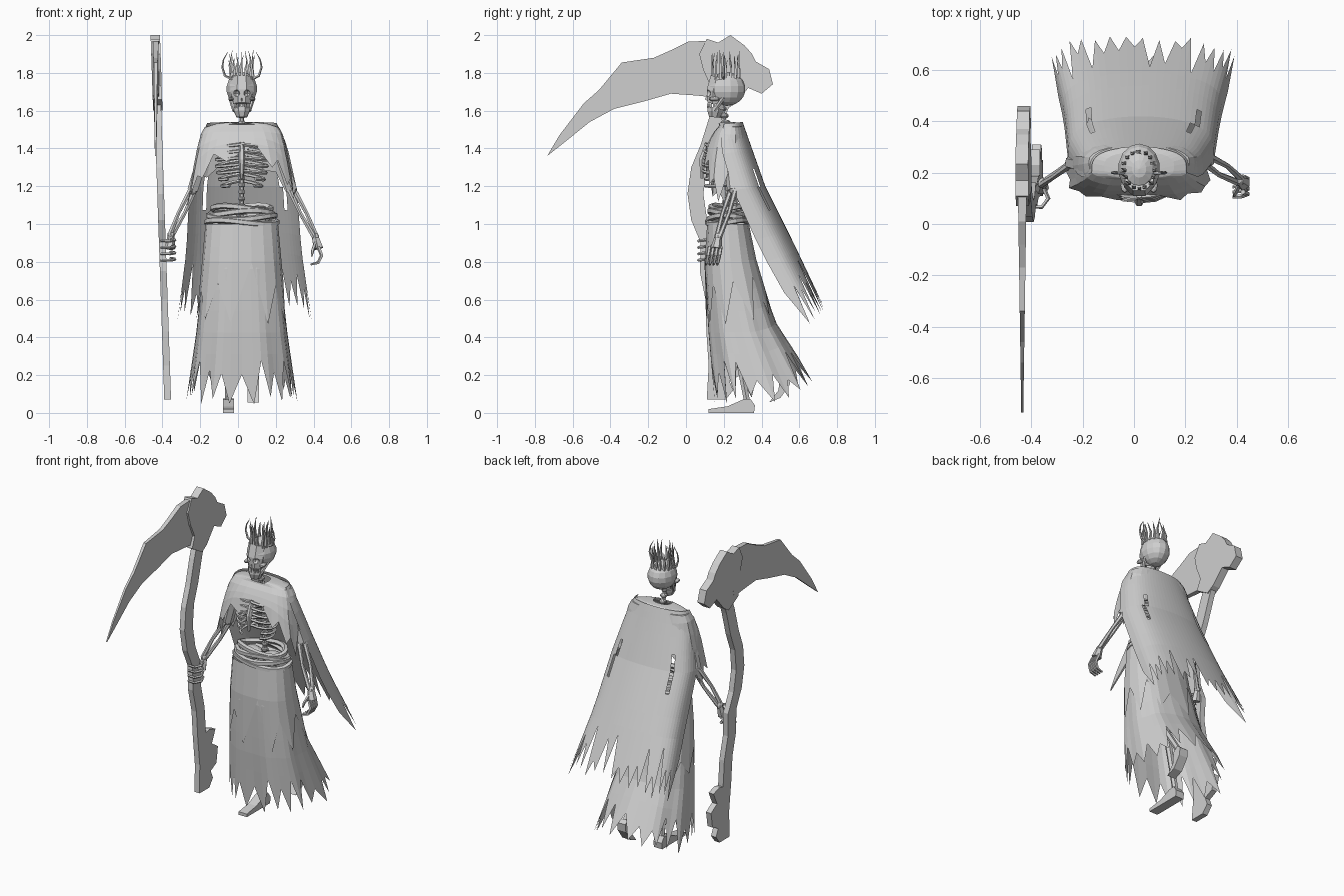
import bpy, bmesh, random
from math import sin, cos, pi, copysign
from mathutils import Vector, Matrix

if "Cube" in bpy.data.objects:
    bpy.data.objects.remove(bpy.data.objects["Cube"])

rng = random.Random(4)
MID = .02  # body centre line in x
grey = bpy.data.materials.new("bone_grey")
grey.use_nodes = True
grey.diffuse_color = (.62, .62, .62, 1)
grey.node_tree.nodes["Principled BSDF"].inputs["Base Color"].default_value = grey.diffuse_color


def build(name, bm, solid=True):
    if solid:
        bmesh.ops.recalc_face_normals(bm, faces=bm.faces)
    mesh = bpy.data.meshes.new(name)
    bm.to_mesh(mesh)
    bm.free()
    mesh.materials.append(grey)
    obj = bpy.data.objects.new(name, mesh)
    bpy.context.collection.objects.link(obj)
    return obj


def sweep(name, path, radius, sides=6, closed=False):
    """Tube along a path, with one radius or one per point."""
    pts = [Vector(p) for p in path]
    n = len(pts)
    radii = radius if isinstance(radius, (list, tuple)) else [radius] * n
    tans = []
    for i in range(n):
        a = pts[i - 1] if closed or i else pts[i]
        b = pts[(i + 1) % n] if closed or i < n - 1 else pts[i]
        tans.append((b - a).normalized())
    axes = [Vector((1, 0, 0)), Vector((0, 1, 0)), Vector((0, 0, 1))]
    ref = min(axes, key=lambda ax: max(abs(t.dot(ax)) for t in tans))
    bm = bmesh.new()
    rings = []
    for p, t, r in zip(pts, tans, radii):
        u = t.cross(ref).normalized()
        v = t.cross(u)
        angles = [2 * pi * (k + .5) / sides for k in range(sides)]
        rings.append([bm.verts.new(p + r * (u * cos(a) + v * sin(a))) for a in angles])
    for i in range(n if closed else n - 1):
        a, b = rings[i], rings[(i + 1) % n]
        for k in range(sides):
            m = (k + 1) % sides
            bm.faces.new((a[k], a[m], b[m], b[k]))
    if not closed:
        bm.faces.new(rings[0])
        bm.faces.new(rings[-1])
    return build(name, bm)


def ball(name, centre, size, segments=12):
    bm = bmesh.new()
    place = Matrix.Translation(centre) @ Matrix.Diagonal((*size, 1))
    bmesh.ops.create_uvsphere(bm, u_segments=segments, v_segments=segments // 2 + 2, radius=1, matrix=place)
    return build(name, bm)


def block(name, centre, size):
    bm = bmesh.new()
    bmesh.ops.create_cube(bm, size=1, matrix=Matrix.Translation(centre) @ Matrix.Diagonal((*size, 1)))
    return build(name, bm)


def plate(name, profile, centre, width):
    """Side outline of (y, z) points given thickness in x."""
    bm = bmesh.new()
    sides = [[bm.verts.new((centre(y, z) + s * width(y, z) / 2, y, z)) for y, z in profile] for s in (-1, 1)]
    for s in sides:
        bm.faces.new(s)
    for i in range(len(profile)):
        bm.faces.new((sides[0][i - 1], sides[0][i], sides[1][i], sides[1][i - 1]))
    return build(name, bm)


def sample(rows, t):
    f = min(max(t, 0), 1) * (len(rows) - 1)
    i = min(int(f), len(rows) - 2)
    return [a + (b - a) * (f - i) for a, b in zip(rows[i], rows[i + 1])]


def ring_surface(rings, ripple=0, grow=1, reach=1, front_power=.8):
    """Rings hold front, side and back height, half width, front and back y."""
    def surface(u, t):
        zf, zs, zb, rx, yf, yb = sample(rings, t * reach)
        c, s = cos(2 * pi * u), sin(2 * pi * u)
        p = front_power if s < 0 else .8
        k = grow * (1 + ripple * t * sin(18 * pi * u))
        x = rx * k * copysign(abs(c) ** p, c)
        y = (yf + yb) / 2 + (yb - yf) / 2 * k * copysign(abs(s) ** p, s)
        return MID + x, y, zs * c * c + (zf if s < 0 else zb) * s * s
    return surface


def cloth(name, surface, cols, rows, tooth, closed=True, hole=None):
    """Sheet over a surface with a torn hem of uneven teeth."""
    bm = bmesh.new()
    grid = []
    for i in range(cols if closed else cols + 1):
        hem = 1 - tooth * (rng.uniform(0, .2) if i % 2 else rng.uniform(.35, 1))
        ts = [j / rows * (1 - tooth) for j in range(rows + 1)] + [hem]
        ts[-2] -= .02
        grid.append([bm.verts.new(surface(i / cols, t)) for t in ts])
    for i in range(cols):
        a, b = grid[i], grid[(i + 1) % len(grid)]
        for j in range(rows + 1):
            if not (hole and hole(i, j)):
                bm.faces.new((a[j], b[j], b[j + 1], a[j + 1]))
    return build(name, bm, solid=False)


# Skirt, torn overskirt and rolled belt
skirt = [(1.0, 1.0, 1.0, .185, .115, .33), (.77, .77, .78, .205, .1, .375),
         (.45, .45, .49, .235, .115, .465), (.04, .05, .16, .29, .15, .675)]
cloth("skirt", ring_surface(skirt, .03), 40, 7, .2)
cloth("overskirt", ring_surface(skirt, .04, 1.04, .66), 18, 5, .55)
for k in range(4):
    loop = []
    for i in range(20):
        a = 2 * pi * i / 20
        z = 1.01 + .025 * k + .012 * sin(a * 2 + k * 2)
        loop.append((MID + (.185 - .01 * k) * cos(a), .225 + (.11 - .006 * k) * sin(a), z))
    sweep(f"belt_roll_{k + 1}", loop, .017, 5, closed=True)

# Long cape: rows hold back and side height, half width, back and side y
cape_rows = [(1.54, 1.53, .185, .3, .2), (1.44, 1.42, .235, .335, .18), (1.2, 1.18, .285, .42, .25),
             (.9, .85, .305, .57, .4), (.53, .44, .36, .745, .63)]


def cape_surface(u, t):
    zb, zs, half, yb, ys = sample(cape_rows, t)
    a = (u - .5) * pi
    w = abs(cos(a)) ** .55
    return MID + .015 * t + half * sin(a), ys + (yb - ys) * w, zs + (zb - zs) * w


cloth("cape", cape_surface, 34, 8, .2, closed=False,
      hole=lambda i, j: (i, j) in ((8, 4), (8, 5), (25, 4), (26, 5)))

# Shoulder mantle, squarer at the front
mantle = [(1.53, 1.54, 1.54, .06, .17, .25), (1.525, 1.525, 1.535, .19, .18, .3),
          (1.48, 1.46, 1.44, .225, .14, .325), (1.42, 1.28, 1.36, .26, .11, .345),
          (1.33, 1.06, 1.3, .295, .09, .36)]
cloth("mantle", ring_surface(mantle, .02, front_power=.6), 26, 5, .26)

# Spine, ribs and breastbone
for i in range(16):
    t = i / 15
    y = .25 - .06 * t ** 3
    ball(f"vertebra_{i + 1}", (MID, y, 1.06 + .55 * t), (.021, .026, .016), 6)
sweep("spine_core", [(MID, .25, 1), (MID, .24, 1.3), (MID, .19, 1.62)], .013)
sweep("breastbone", [(MID, .115, 1.43), (MID, .085, 1.34), (MID, .085, 1.24)], [.014, .018, .008])
for name, side in (("right", -1), ("left", 1)):
    for k in range(7):
        w = .09 + .045 * sin(pi * (k + 2) / 9)
        depth = .065 + .015 * min(k, 3) / 3
        path = []
        for i in range(9):
            a = pi * i / 8 * (1 if k < 5 else .82)
            path.append((MID + side * w * sin(a) ** .8, .17 + depth * cos(a), 1.44 - .035 * k - .03 * sin(a * .8)))
        sweep(f"rib_{name}_{k + 1}", path, .0095, 5)
    sweep(f"collar_bone_{name}", [(MID, .15, 1.46), (MID + side * .08, .16, 1.475), (MID + side * .17, .2, 1.46)], .011)
    ball(f"hip_{name}", (MID + side * .075, .23, 1.03), (.075, .06, .04), 8)

# Skull with cut eye sockets and nose
cranium = ball("cranium", (MID, .215, 1.715), (.083, .1, .09), 14)
face = sweep("face", [(MID, .185, 1.775), (MID, .168, 1.7), (MID, .157, 1.635)], [.06, .064, .048], 8)
sweep("jaw", [(MID, .157, 1.615), (MID, .153, 1.595), (MID, .15, 1.565)], [.046, .044, .03], 8)
sweep("throat", [(MID, .185, 1.66), (MID, .165, 1.59)], .03)
for name, side in (("right", -1), ("left", 1)):
    ball(f"cheekbone_{name}", (MID + side * .056, .15, 1.662), (.016, .03, .012), 8)
    sweep(f"jaw_hinge_{name}", [(MID + side * .038, .15, 1.6), (MID + side * .06, .2, 1.67)], .012)
for i in range(8):
    a = pi * (i + .5) / 8
    block(f"tooth_{i + 1}", (MID + .038 * cos(a), .154 - .038 * sin(a), 1.626), (.009, .009, .026))
cutters = [ball("eye_cutter", (MID + s * .03, .105, 1.692), (.021, .035, .019), 8) for s in (-1, 1)]
cutters.append(ball("nose_cutter", (MID, .1, 1.658), (.009, .018, .014), 6))
for cutter in cutters:
    cutter.hide_render = True
    for obj in (cranium, face):
        mod = obj.modifiers.new("cut", "BOOLEAN")
        mod.operation, mod.object = "DIFFERENCE", cutter
        bpy.context.view_layer.objects.active = obj
        bpy.ops.object.modifier_apply(modifier=mod.name)
    bpy.data.objects.remove(cutter)

# Crown of thorns and two curved horns
for i in range(16):
    a = pi * i / 8
    x, y, z = MID + .062 * cos(a), .21 + .072 * sin(a), 1.765
    h = rng.uniform(.1, .16)
    sway = rng.uniform(-.01, .01)
    path = [(x, y, z), (x + sway, y, z + h * .5), (x - sway, y + sway, z + h)]
    sweep(f"crown_spike_{i + 1}", path, [.01, .007, .001], 4)
for name, side in (("right", -1), ("left", 1)):
    path = [(MID + side * x, .2, z) for x, z in ((.06, 1.77), (.09, 1.785), (.104, 1.83), (.097, 1.87), (.075, 1.91))]
    sweep(f"crown_horn_{name}", path, [.008, .007, .006, .004, .001], 5)


# Arms: sleeve, paired forearm bones
def arm(name, shoulder, elbow, wrist):
    sweep(f"sleeve_{name}", [shoulder, elbow], [.035, .032])
    ball(f"elbow_{name}", elbow, (.025, .025, .025), 8)
    ball(f"wrist_{name}", wrist, (.02, .022, .022), 8)
    for d in (-.012, .012):
        off = Vector((d, d, 0))
        mid = (Vector(elbow) + Vector(wrist)) / 2 + off * 1.4
        sweep(f"forearm_{name}", [Vector(elbow) + off, mid, Vector(wrist) + off * .6], [.015, .011, .014])


arm("right", (-.16, .22, 1.44), (-.24, .24, 1.18), (-.355, .16, .94))
arm("left", (.2, .22, 1.44), (.285, .25, 1.18), (.41, .17, .93))

# Hands: right one grips the shaft, left one hangs half curled
sweep("palm_right", [(-.355, .16, .94), (-.36, .14, .87)], [.018, .028])
sweep("palm_left", [(.41, .17, .93), (.425, .16, .87)], [.02, .03])
for k in range(4):
    z = .92 - .034 * k
    grip = [(-.355, .145, z), (-.335, .1, z - .005), (-.36, .066, z - .01), (-.41, .068, z - .01)]
    sweep(f"finger_right_{k + 1}", grip, [.009, .009, .008, .006], 5)
    y = .185 - .02 * k
    hang = [(.425, y, .88), (.443, y - .008, .835), (.425, y - .016, .795), (.385, y - .02, .785)]
    sweep(f"finger_left_{k + 1}", hang, [.01, .01, .009, .006], 5)
sweep("thumb_left", [(.41, .15, .9), (.395, .12, .86), (.39, .11, .83)], [.01, .009, .005], 5)

# Legs and feet, the left one stepping behind
for name, x, knee, ankle in (("right", -.05, (.24, .5), (.325, .05)), ("left", .08, (.3, .53), (.52, .19))):
    sweep(f"thigh_{name}", [(x, .24, .98), (x, *knee)], [.026, .022])
    ball(f"knee_{name}", (x, *knee), (.03, .03, .035), 8)
    sweep(f"shin_{name}", [(x, *knee), (x, *ankle)], [.022, .018])
plate("foot_right", [(.12, 0), (.36, 0), (.365, .04), (.34, .075), (.3, .07), (.22, .035), (.12, .02)],
      lambda y, z: -.05, lambda y, z: .06)
plate("foot_left", [(.44, .055), (.5, .08), (.55, .15), (.555, .2), (.53, .22), (.495, .19), (.49, .12)],
      lambda y, z: .08, lambda y, z: .06)


# Scythe: crooked shaft, jagged head and long blade
def lean(y, z):
    return -.37 - .034 * z


spine = [(.25, 1.78), (.17, 1.58), (.12, 1.42), (.07, 1.3), (.05, 1.16), (.07, 1.02), (.12, .9),
         (.115, .75), (.145, .6), (.15, .43)]
front = [(y - .042, z) for y, z in spine] + [(.12, .25), (.11, .07)]
back = [(y + .042, z) for y, z in spine]
foot = [(.21, .07), (.25, .12), (.23, .17), (.29, .2), (.31, .3), (.25, .34), (.29, .42), (.23, .44)]
plate("scythe_shaft", front + foot + back[::-1], lean, lambda y, z: .036)
head = [(.07, 1.9), (.11, 1.98), (.17, 1.96), (.235, 2), (.31, 1.945), (.35, 1.9), (.37, 1.86), (.44, 1.82),
        (.46, 1.74), (.4, 1.69), (.33, 1.72), (.25, 1.63), (.2, 1.6), (.1, 1.66), (.13, 1.73), (.09, 1.82)]
plate("scythe_head", head, lean, lambda y, z: .05)
blade = [(-.735, 1.36), (-.67, 1.47), (-.54, 1.64), (-.46, 1.71), (-.34, 1.855), (-.17, 1.88), (-.08, 1.92),
         (.01, 1.965), (.12, 1.97), (.18, 1.8), (.15, 1.67), (.06, 1.68), (-.08, 1.69), (-.22, 1.65),
         (-.38, 1.61), (-.51, 1.54), (-.64, 1.435)]
plate("scythe_blade", blade, lambda y, z: -.436, lambda y, z: .03 + .03 * y)
